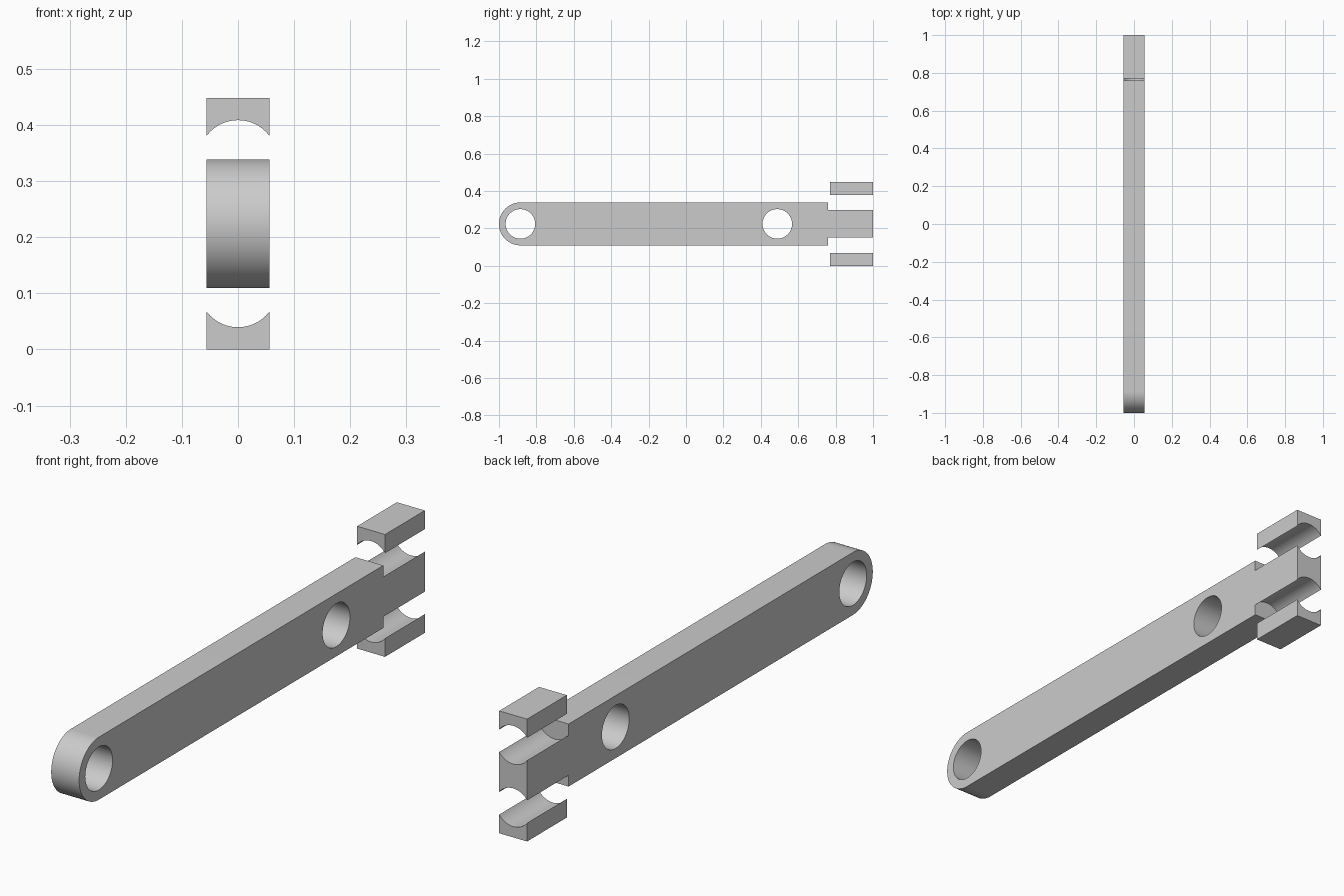
import bpy
import math

default = bpy.data.objects.get("Cube")
if default:
    bpy.data.objects.remove(default, do_unlink=True)

HALF_W = 0.0565            # half thickness along x
MID_Z = 0.224              # height of the bar's centre line
R = 0.1145                 # bar half height and rounded end radius
HOLE_R = 0.079
GROOVE_R = 0.07
END_Y, STEP_Y, CLAMP_Y = 1.0, 0.76, 0.77
EYE_Y = -1 + R             # centre of the rounded end

grey = bpy.data.materials.new("light grey")
grey.use_nodes = True
grey.diffuse_color = (0.6, 0.6, 0.6, 1)
grey.node_tree.nodes["Principled BSDF"].inputs["Base Color"].default_value = (0.6, 0.6, 0.6, 1)


def extrude_profile(name, profile):
    """Prism along x from a closed (y, z) outline."""
    n = len(profile)
    verts = [(x, y, z) for x in (-HALF_W, HALF_W) for y, z in profile]
    faces = [list(range(n))[::-1], list(range(n, 2 * n))]
    faces += [(i, (i + 1) % n, (i + 1) % n + n, i + n) for i in range(n)]
    mesh = bpy.data.meshes.new(name)
    mesh.from_pydata(verts, [], faces)
    mesh.materials.append(grey)
    obj = bpy.data.objects.new(name, mesh)
    bpy.context.collection.objects.link(obj)
    return obj


def cylinder(radius, depth, location, rotation):
    bpy.ops.mesh.primitive_cylinder_add(vertices=96, radius=radius, depth=depth,
                                        location=location, rotation=rotation)
    obj = bpy.context.object
    obj.name = "cutter"
    obj.hide_render = True
    obj.data.materials.append(grey)
    return obj


def cut(obj, cutters):
    bpy.ops.object.select_all(action="DESELECT")
    obj.select_set(True)
    bpy.context.view_layer.objects.active = obj
    for cutter in cutters:
        mod = obj.modifiers.new("cut", "BOOLEAN")
        mod.operation = "DIFFERENCE"
        mod.solver = "EXACT"
        mod.object = cutter
        bpy.ops.object.modifier_apply(modifier=mod.name)
    bpy.ops.object.shade_smooth_by_angle(angle=math.radians(30))


# Cutters: two cross holes, and a lengthwise bore along the top and bottom edges
holes = [cylinder(HOLE_R, 0.4, (0, y, MID_Z), (0, math.pi / 2, 0)) for y in (EYE_Y, 0.488)]
bores = {s: cylinder(GROOVE_R, 0.5, (0, STEP_Y + 0.25, MID_Z + s * R), (math.pi / 2, 0, 0))
         for s in (1, -1)}

# Bar with a rounded front end and a grooved tail
arc = [math.pi / 2 + math.pi * i / 48 for i in range(49)]
outline = [(EYE_Y + R * math.cos(a), MID_Z + R * math.sin(a)) for a in arc]
outline += [(END_Y, MID_Z - R), (END_Y, MID_Z + R)]
bar = extrude_profile("bar", outline)
cut(bar, holes + list(bores.values()))

# Separate clamp blocks hollowed by the same bores
for name, s in (("upper_clamp", 1), ("lower_clamp", -1)):
    near, far = MID_Z + s * (R + 0.01), MID_Z + s * MID_Z
    low, high = min(near, far), max(near, far)
    block = extrude_profile(name, [(CLAMP_Y, high), (CLAMP_Y, low), (END_Y, low), (END_Y, high)])
    cut(block, [bores[s]])

for cutter in holes + list(bores.values()):
    bpy.data.objects.remove(cutter, do_unlink=True)
